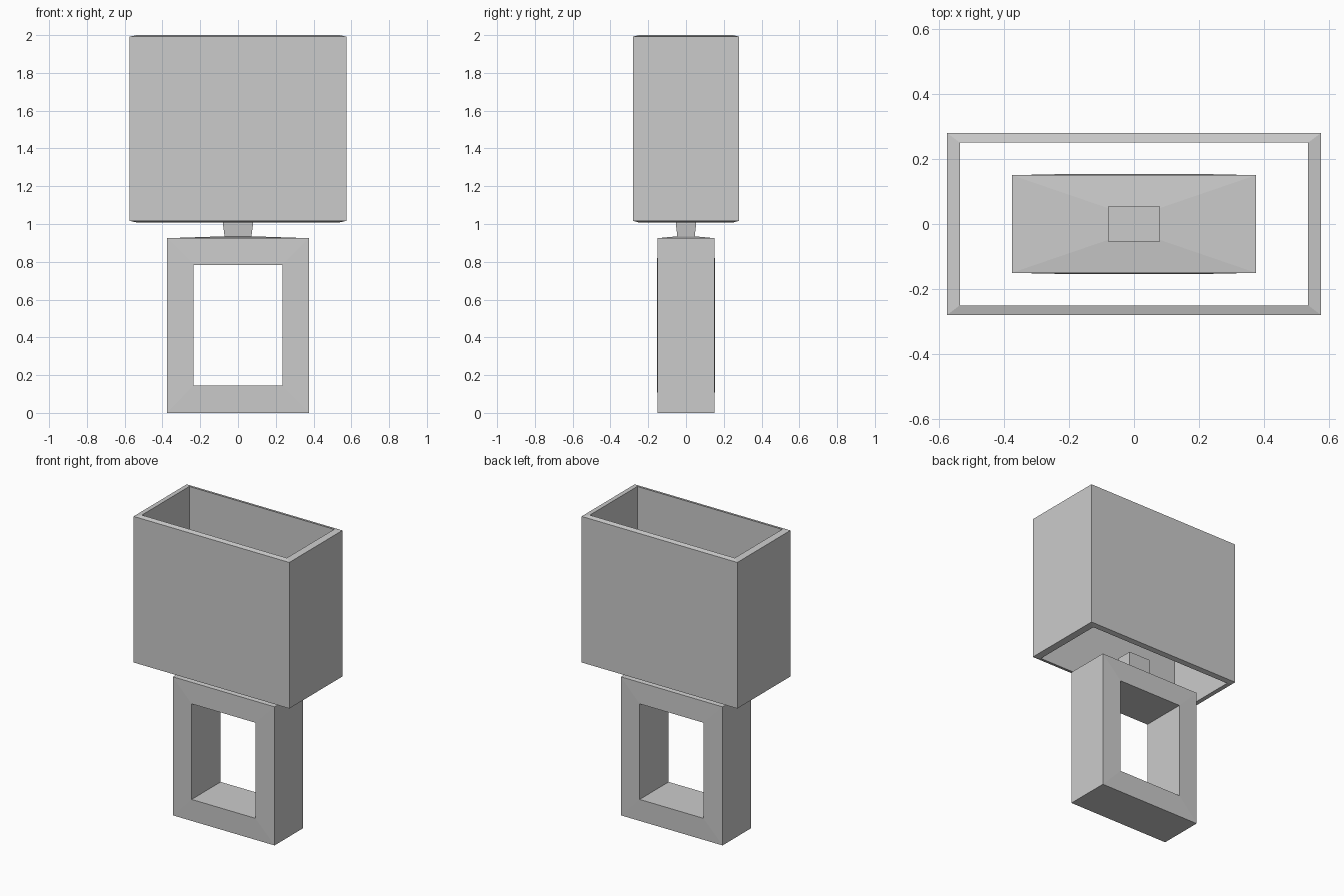
import bpy, bmesh

if "Cube" in bpy.data.objects:
    bpy.data.objects.remove(bpy.data.objects["Cube"])


def finish(name, bm):
    bmesh.ops.recalc_face_normals(bm, faces=bm.faces)
    mesh = bpy.data.meshes.new(name)
    bm.to_mesh(mesh)
    bm.free()
    obj = bpy.data.objects.new(name, mesh)
    bpy.context.collection.objects.link(obj)
    return obj


def loft(bm, rings, closed=False):
    """Join successive four-point rings with quads; return the vertex rings."""
    loops = [[bm.verts.new(p) for p in ring] for ring in rings]
    pairs = list(zip(loops, loops[1:]))
    if closed:
        pairs.append((loops[-1], loops[0]))
    for a, b in pairs:
        for i in range(4):
            j = (i + 1) % 4
            bm.faces.new((a[i], a[j], b[j], b[i]))
    return loops


def flat_ring(hx, hy, z):
    return [(-hx, -hy, z), (hx, -hy, z), (hx, hy, z), (-hx, hy, z)]


def upright_ring(hx, z0, z1, y):
    return [(-hx, y, z0), (hx, y, z0), (hx, y, z1), (-hx, y, z1)]


# Open rectangular shade with gently sloping rims
bm = bmesh.new()
loft(bm, [flat_ring(0.575, 0.28, 1.017), flat_ring(0.575, 0.28, 1.992),
          flat_ring(0.535, 0.25, 2.0), flat_ring(0.535, 0.25, 1.008)], closed=True)
finish("lamp_shade", bm)

# Base frame: rectangular window, faces slightly raised around the opening
bm = bmesh.new()
loops = loft(bm, [upright_ring(0.375, 0, 0.925, -0.15), upright_ring(0.375, 0, 0.925, 0.15),
                  upright_ring(0.235, 0.145, 0.783, 0.153),
                  upright_ring(0.235, 0.145, 0.783, -0.153)], closed=True)
# Top of the frame rises in four shallow slopes, then the flared neck grows from it
front, back = loops[0], loops[1]
top = [front[3], front[2], back[2], back[3]]
bmesh.ops.delete(bm, geom=[f for f in bm.faces if set(f.verts) == set(top)],
                 context='FACES_ONLY')
neck = loft(bm, [flat_ring(0.071, 0.046, 0.935), flat_ring(0.08, 0.054, 1.0),
                 flat_ring(0.08, 0.054, 1.09)])
for i in range(4):
    j = (i + 1) % 4
    bm.faces.new((top[i], top[j], neck[0][j], neck[0][i]))
bm.faces.new(neck[-1])
finish("base_frame_and_neck", bm)
